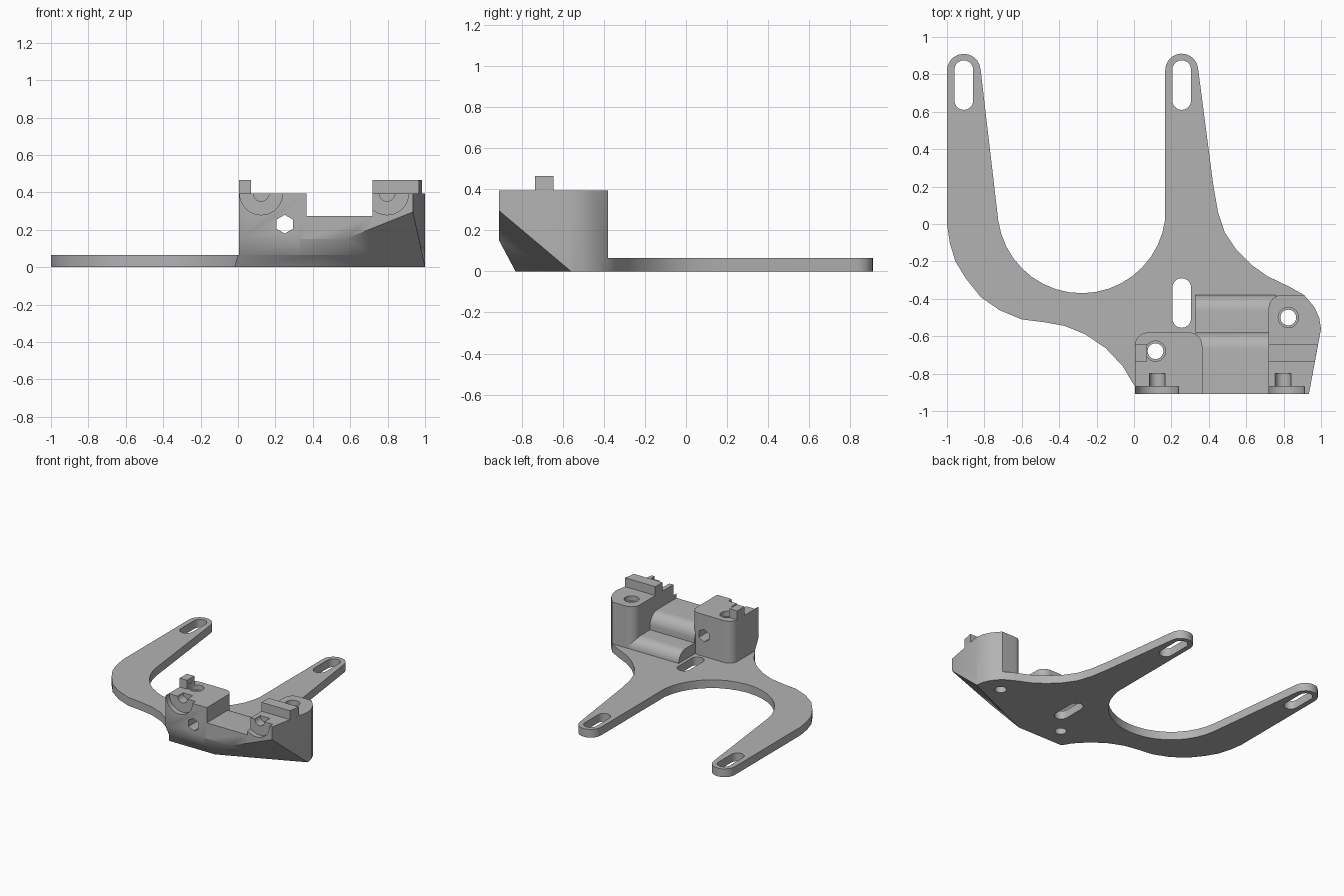
import bpy
import bmesh
from math import cos, sin, radians
from mathutils import Vector

cube = bpy.data.objects.get("Cube")
if cube:
    bpy.data.objects.remove(cube, do_unlink=True)

grey = bpy.data.materials.new("plain grey")
grey.use_nodes = True
grey.diffuse_color = (0.45, 0.45, 0.45, 1)
grey.node_tree.nodes["Principled BSDF"].inputs["Base Color"].default_value = grey.diffuse_color

PLATE_TOP = 0.065
TOWER_TOP = 0.395
RIDGE_TOP = 0.465
FRONT = -0.91
STEP = -0.58
BACK = -0.38

# Planes that bevel the underside: (point, outward normal)
FRONT_BEVEL = ((0, -0.83, 0), Vector((0, -0.15, -0.08)))
CORNER_BEVEL = ((0.38, -0.83, 0), Vector((0.4, -0.917, -1)))


def arc(cx, cy, r, start, end, steps=10):
    """Points along a circular arc, angles in degrees."""
    angles = [radians(start + (end - start) * i / steps) for i in range(steps + 1)]
    return [(cx + r * cos(a), cy + r * sin(a)) for a in angles]


def circle(cx, cy, r, sides=32, turn=0):
    return arc(cx, cy, r, turn, turn + 360, sides)[:-1]


def slot(cx, low, high, r):
    return arc(cx, high - r, r, 0, 180) + arc(cx, low + r, r, 180, 360)


def prism(name, points, axis, low, high, bevels=()):
    """Extrude a closed profile along an axis, then trim it by planes."""
    place = {"x": lambda a, b, h: (h, a, b),
             "y": lambda a, b, h: (a, h, b),
             "z": lambda a, b, h: (a, b, h)}[axis]
    bm = bmesh.new()
    face = bm.faces.new([bm.verts.new(place(a, b, low)) for a, b in points])
    extruded = bmesh.ops.extrude_face_region(bm, geom=[face], use_keep_orig=True)
    top = [v for v in extruded["geom"] if isinstance(v, bmesh.types.BMVert)]
    bmesh.ops.translate(bm, verts=top, vec=place(0, 0, high - low))
    for point, normal in bevels:
        geom = bm.verts[:] + bm.edges[:] + bm.faces[:]
        bmesh.ops.bisect_plane(bm, geom=geom, plane_co=point, plane_no=normal,
                               clear_outer=True, dist=1e-5)
        rim = [e for e in bm.edges if e.is_boundary]
        if rim:
            bmesh.ops.edgeloop_fill(bm, edges=rim)
    bmesh.ops.recalc_face_normals(bm, faces=bm.faces)
    mesh = bpy.data.meshes.new(name)
    bm.to_mesh(mesh)
    bm.free()
    mesh.materials.append(grey)
    obj = bpy.data.objects.new(name, mesh)
    bpy.context.collection.objects.link(obj)
    return obj


def combine(target, other, operation):
    """Apply a boolean and remove the second object."""
    mod = target.modifiers.new(operation, "BOOLEAN")
    mod.operation = operation
    mod.solver = "EXACT"
    mod.object = other
    bpy.context.view_layer.objects.active = target
    bpy.ops.object.modifier_apply(modifier=mod.name)
    bpy.data.objects.remove(other, do_unlink=True)


bevels = (FRONT_BEVEL, CORNER_BEVEL)
right_edge = [(0.91, BACK), (0.965, -0.445), (0.99, -0.5), (1, -0.56), (0.935, FRONT)]

# Flat forked plate
outline = (
    arc(-0.91, 0.82, 0.09, 180, 5)
    + arc(-0.28, 0.08, 0.45, 188, 353, 18)
    + arc(0.255, 0.823, 0.088, 180, 5)
    + [(0.425, 0.2), (0.45, 0.06), (0.485, -0.045), (0.545, -0.135),
       (0.63, -0.22), (0.715, -0.28), (0.83, -0.335)]
    + right_edge
    + [(0.005, FRONT), (0.005, -0.87), (-0.06, -0.76), (-0.15, -0.665),
       (-0.26, -0.59), (-0.37, -0.545), (-0.48, -0.525), (-0.6, -0.51),
       (-0.72, -0.46), (-0.82, -0.39), (-0.9, -0.29), (-0.955, -0.2),
       (-0.985, -0.1), (-1, 0)])
bracket = prism("bracket", outline, "z", 0, PLATE_TOP, bevels)

# Left tower with rounded back corners
left_shape = ([(0.005, FRONT)] + arc(0.075, STEP - 0.07, 0.07, 180, 90)
              + arc(0.295, STEP - 0.07, 0.07, 90, 0) + [(0.365, FRONT)])
combine(bracket, prism("left_tower", left_shape, "z", 0, TOWER_TOP, bevels), "UNION")

# Right tower following the plate edge
right_shape = [(0.72, FRONT)] + arc(0.79, BACK - 0.07, 0.07, 180, 90) + right_edge
combine(bracket, prism("right_tower", right_shape, "z", 0, TOWER_TOP, bevels), "UNION")

# Stepped bridge between the towers
bridge_shape = ([(FRONT, 0), (FRONT, 0.275)] + arc(STEP - 0.09, 0.185, 0.09, 90, 0)
                + [(STEP, 0.15)] + arc(BACK - 0.085, PLATE_TOP, 0.085, 90, 0)
                + [(BACK, 0)])
combine(bracket, prism("bridge", bridge_shape, "x", 0.33, 0.76, bevels), "UNION")

# Locating ridges on the tower tops
left_ridge = [(0.005, -0.735), (0.07, -0.735), (0.07, -0.645), (0.005, -0.645)]
right_ridge = [(0.72, -0.735), (0.967, -0.735), (0.984, -0.645), (0.72, -0.645)]
for shape in (left_ridge, right_ridge):
    combine(bracket, prism("ridge", shape, "z", 0.3, RIDGE_TOP), "UNION")

cutters = []
# Adjustment slots
for x, low, high in ((-0.91, 0.61, 0.875), (0.255, 0.61, 0.875), (0.255, -0.555, -0.29)):
    cutters.append(prism("slot", slot(x, low, high, 0.05), "z", -1, 0.14))
# Bolt holes with a shallow wider mouth
for x, y in ((0.115, -0.68), (0.825, -0.5)):
    cutters.append(prism("bolt_hole", circle(x, y, 0.042), "z", -1, 1))
    cutters.append(prism("bolt_mouth", circle(x, y, 0.054), "z", TOWER_TOP - 0.04, TOWER_TOP + 0.03))
# Round recesses in the front with a narrower pocket behind
for x in (0.124, 0.797):
    cutters.append(prism("recess", circle(x, TOWER_TOP, 0.115, 40), "y", -1, -0.87))
    cutters.append(prism("pocket", circle(x, TOWER_TOP, 0.042), "y", -1, -0.8))
# Hexagonal hole through the left tower
cutters.append(prism("hex_hole", circle(0.25, 0.23, 0.05, 6, 30), "y", -1, -0.5))

for cutter in cutters:
    combine(bracket, cutter, "DIFFERENCE")

bpy.ops.object.select_all(action="DESELECT")
bracket.select_set(True)
bpy.context.view_layer.objects.active = bracket
bpy.ops.object.shade_smooth_by_angle(angle=radians(30))
